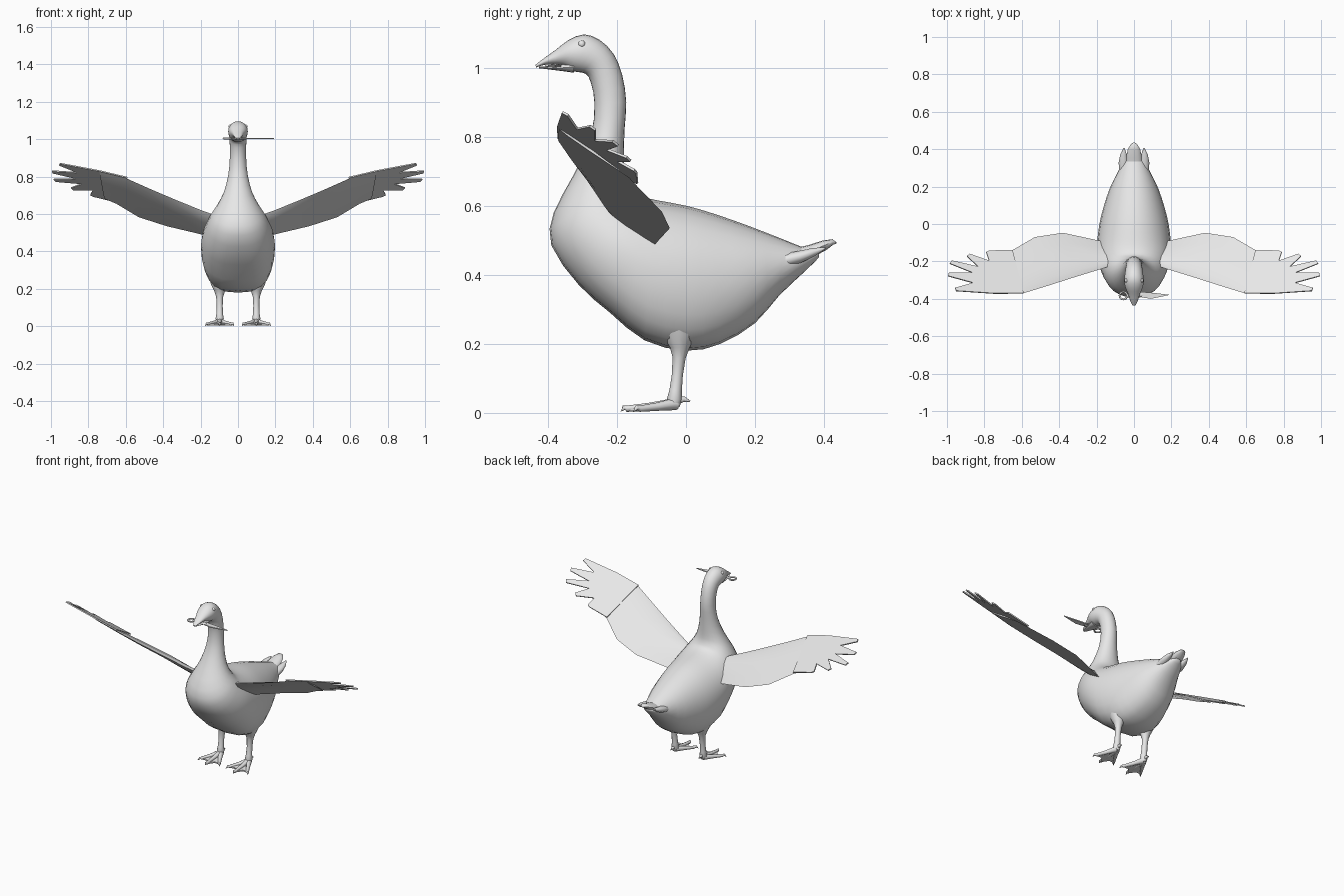
import bpy, bmesh, math
from mathutils import Vector

if "Cube" in bpy.data.objects:
    bpy.data.objects.remove(bpy.data.objects["Cube"])

mat = bpy.data.materials.new("plain_grey")
mat.diffuse_color = (0.8, 0.8, 0.8, 1)
mat.use_nodes = True
mat.node_tree.nodes["Principled BSDF"].inputs["Base Color"].default_value = mat.diffuse_color


def make(name, verts, faces, angle=50):
    me = bpy.data.meshes.new(name)
    me.from_pydata([tuple(v) for v in verts], [], faces)
    bm = bmesh.new()
    bm.from_mesh(me)
    bmesh.ops.recalc_face_normals(bm, faces=bm.faces)
    bm.to_mesh(me)
    bm.free()
    me.materials.append(mat)
    ob = bpy.data.objects.new(name, me)
    bpy.context.collection.objects.link(ob)
    bpy.ops.object.select_all(action='DESELECT')
    ob.select_set(True)
    bpy.context.view_layer.objects.active = ob
    bpy.ops.object.shade_smooth_by_angle(angle=math.radians(angle))
    return ob


def loft(name, rings, angle=50):
    n = len(rings[0])
    verts = [p for r in rings for p in r]
    faces = [(i * n + j, i * n + (j + 1) % n, (i + 1) * n + (j + 1) % n, (i + 1) * n + j)
             for i in range(len(rings) - 1) for j in range(n)]
    faces += [tuple(range(n)), tuple(range(len(verts) - n, len(verts)))]
    return make(name, verts, faces, angle)


def smooth_rows(rows, steps):
    """Catmull-Rom interpolation between rows of numbers."""
    out = []
    for i in range(len(rows) - 1):
        a, b, c, d = (rows[max(0, min(len(rows) - 1, i + k))] for k in (-1, 0, 1, 2))
        for s in range(steps):
            t = s / steps
            out.append([0.5 * (2 * q + (r - p) * t + (2 * p - 5 * q + 4 * r - u) * t * t
                               + (3 * q - p - 3 * r + u) * t ** 3)
                        for p, q, r, u in zip(a, b, c, d)])
    return out + [rows[-1]]


def profile_loft(name, rows, steps=2, n=24):
    """Row: top y, z, bottom y, z, half width, squareness of the lower half."""
    rings = []
    for ty, tz, by, bz, w, q in smooth_rows(rows, steps):
        ring = []
        for k in range(n):
            a = 2 * math.pi * k / n
            c, s = math.cos(a), math.sin(a)
            x = math.copysign(abs(s) ** (q if c < 0 else 1), s) * w
            f = (1 - c) / 2
            ring.append((x, ty + (by - ty) * f, tz + (bz - tz) * f))
        rings.append(ring)
    return loft(name, rings)


def tube(name, pts, radii, n=10, flat=1.0):
    """Round or flattened tube along a path; flat scales the height."""
    pts = [Vector(p) for p in pts]
    rings = []
    for i, p in enumerate(pts):
        d = (pts[min(i + 1, len(pts) - 1)] - pts[max(i - 1, 0)]).normalized()
        ref = Vector((0, 1, 0)) if abs(d.z) > 0.8 else Vector((0, 0, 1))
        u = d.cross(ref).normalized()
        v = u.cross(d)
        rings.append([p + radii[i] * (u * math.cos(2 * math.pi * k / n)
                                      + v * flat * math.sin(2 * math.pi * k / n)) for k in range(n)])
    return loft(name, rings)


def plate(name, outline, offset):
    """Flat outline with thickness along the offset vector."""
    n = len(outline)
    off = Vector(offset) / 2
    verts = [Vector(p) + off for p in outline] + [Vector(p) - off for p in outline]
    faces = [tuple(range(n)), tuple(range(n, 2 * n))]
    faces += [(i, (i + 1) % n, n + (i + 1) % n, n + i) for i in range(n)]
    return make(name, verts, faces, 30)


# Body, neck, head and upper beak in one skin
profile_loft("body_neck_head", [
    (.385, .465, .385, .45, .015, 1), (.35, .475, .35, .415, .05, 1),
    (.28, .503, .27, .34, .088, .95), (.18, .542, .20, .26, .13, .85),
    (.08, .577, .10, .20, .163, .7), (0, .60, 0, .18, .185, .6),
    (-.08, .615, -.12, .21, .197, .6), (-.13, .627, -.22, .29, .195, .65),
    (-.16, .643, -.31, .37, .18, .75), (-.172, .665, -.39, .485, .15, .9),
    (-.178, .69, -.383, .58, .115, 1), (-.18, .74, -.325, .69, .076, 1),
    (-.178, .82, -.276, .80, .052, 1), (-.173, .90, -.265, .895, .044, 1),
    (-.185, .98, -.275, .955, .044, 1), (-.21, 1.04, -.29, .982, .046, 1),
    (-.25, 1.08, -.315, .987, .051, 1), (-.295, 1.096, -.335, .993, .052, 1),
    (-.34, 1.08, -.355, 1.005, .043, .9), (-.375, 1.053, -.38, 1.009, .03, .8),
    (-.41, 1.028, -.41, 1.008, .021, .8), (-.436, 1.008, -.434, 1.0, .008, .8)])

# Lower beak
profile_loft("lower_beak", [
    (-.325, 1.02, -.325, .985, .035, 1), (-.365, 1.008, -.36, .99, .029, 1),
    (-.40, 1.004, -.40, .995, .019, 1), (-.425, 1.003, -.425, .998, .009, 1)], 2, 12)

# Tail feathers
tube("tail_centre", [(0, .31, .455), (0, .36, .468), (0, .40, .485), (0, .425, .495), (0, .436, .492)],
     [.045, .042, .033, .018, .004], 12, .45)

for s, side in ((1, "right"), (-1, "left")):
    tube("tail_feather_" + side,
         [(s * .05, .28, .44), (s * .056, .33, .452), (s * .056, .37, .466), (s * .053, .405, .478)],
         [.03, .026, .018, .003], 10, .7)

    # Eye
    bpy.ops.mesh.primitive_uv_sphere_add(segments=12, ring_count=8, radius=.011,
                                         location=(s * .04, -.302, 1.068))
    eye = bpy.context.object
    eye.name = "eye_" + side
    eye.data.materials.append(mat)
    bpy.ops.object.shade_smooth_by_angle(angle=math.radians(50))

    # Wing panel: leading point, trailing point, half thickness
    normal = Vector((-.23 * s, .63, 1)).normalized()
    sections = [((.11, -.22, .59), (.13, -.10, .48), .02),
                ((.19, -.245, .618), (.19, -.088, .49), .02),
                ((.33, -.288, .675), (.38, -.047, .535), .016),
                ((.46, -.33, .73), (.53, -.07, .583), .013),
                ((.59, -.37, .788), (.65, -.14, .655), .009),
                ((.74, -.368, .823), (.715, -.165, .682), .005)]
    rings = []
    for lead, trail, t in sections:
        a, b = (Vector((s * p[0], p[1], p[2])) for p in (lead, trail))
        up = normal * t
        rings.append([a, a.lerp(b, .12) + up * .8, a.lerp(b, .4) + up, a.lerp(b, .75) + up * .5, b,
                      a.lerp(b, .75) - up * .3, a.lerp(b, .4) - up * .6, a.lerp(b, .12) - up * .6])
    loft("wing_" + side, rings, 60)

    # Fingered flight feathers lying in the wing plane
    outline = [(.59, -.37), (.74, -.372), (.95, -.358), (.957, -.342), (.86, -.315),
               (.995, -.278), (.99, -.262), (.86, -.262), (.985, -.212), (.975, -.196),
               (.835, -.228), (.893, -.172), (.88, -.160), (.775, -.197),
               (.79, -.150), (.775, -.143), (.65, -.14)]
    plate("flight_feathers_" + side,
          [(s * x, y, .70 + .23 * (x - .79) - .63 * (y + .145)) for x, y in outline], normal * .007)

    # Leg with thigh, shin and ankle
    cx = s * .098
    tube("leg_" + side, [(cx, -.02, .28), (cx, -.02, .225), (cx, -.018, .19), (cx, -.02, .16), (cx, -.025, .11),
                         (cx, -.03, .065), (cx, -.033, .04), (cx, -.035, .018)],
         [.06, .047, .029, .019, .016, .018, .022, .016], 12)
    tube("hind_toe_" + side, [(cx, -.03, .035), (cx, -.005, .04), (cx, .012, .033)], [.012, .008, .002], 8)

    # Webbed foot: three toes with claws and a thin web
    tips = [(-.062, -.135), (0, -.172), (.062, -.135)]
    for i, (dx, y) in enumerate(tips):
        tube(f"toe_{side}_{i}",
             [(cx, -.03, .026), (cx + dx * .5, (y - .03) / 2, .018), (cx + dx, y, .012),
              (cx + dx * 1.1, y - .008, .015), (cx + dx * 1.24, y - .017, .003)],
             [.018, .012, .009, .007, .001], 8)
    plate("web_" + side,
          [(cx, -.03, .02), (cx - .062, -.135, .009), (cx - .028, -.132, .009), (cx, -.172, .009),
           (cx + .028, -.132, .009), (cx + .062, -.135, .009)], (0, 0, .008))

# Knife held across the beak: ring, handle and blade
bpy.ops.mesh.primitive_torus_add(major_radius=.02, minor_radius=.005, major_segments=20,
                                 minor_segments=8, location=(-.057, -.383, 1.005))
ring = bpy.context.object
ring.name = "knife_ring"
ring.data.materials.append(mat)
bpy.ops.object.shade_smooth_by_angle(angle=math.radians(50))
tube("knife_handle", [(-.038, -.383, 1.005), (0, -.383, 1.005), (.045, -.378, 1.005)],
     [.008, .011, .010], 8, .5)
plate("knife_blade", [(.03, -.362, 1.005), (.12, -.370, 1.005), (.192, -.379, 1.005),
                      (.09, -.400, 1.005), (.04, -.392, 1.005)], (0, 0, .006))
